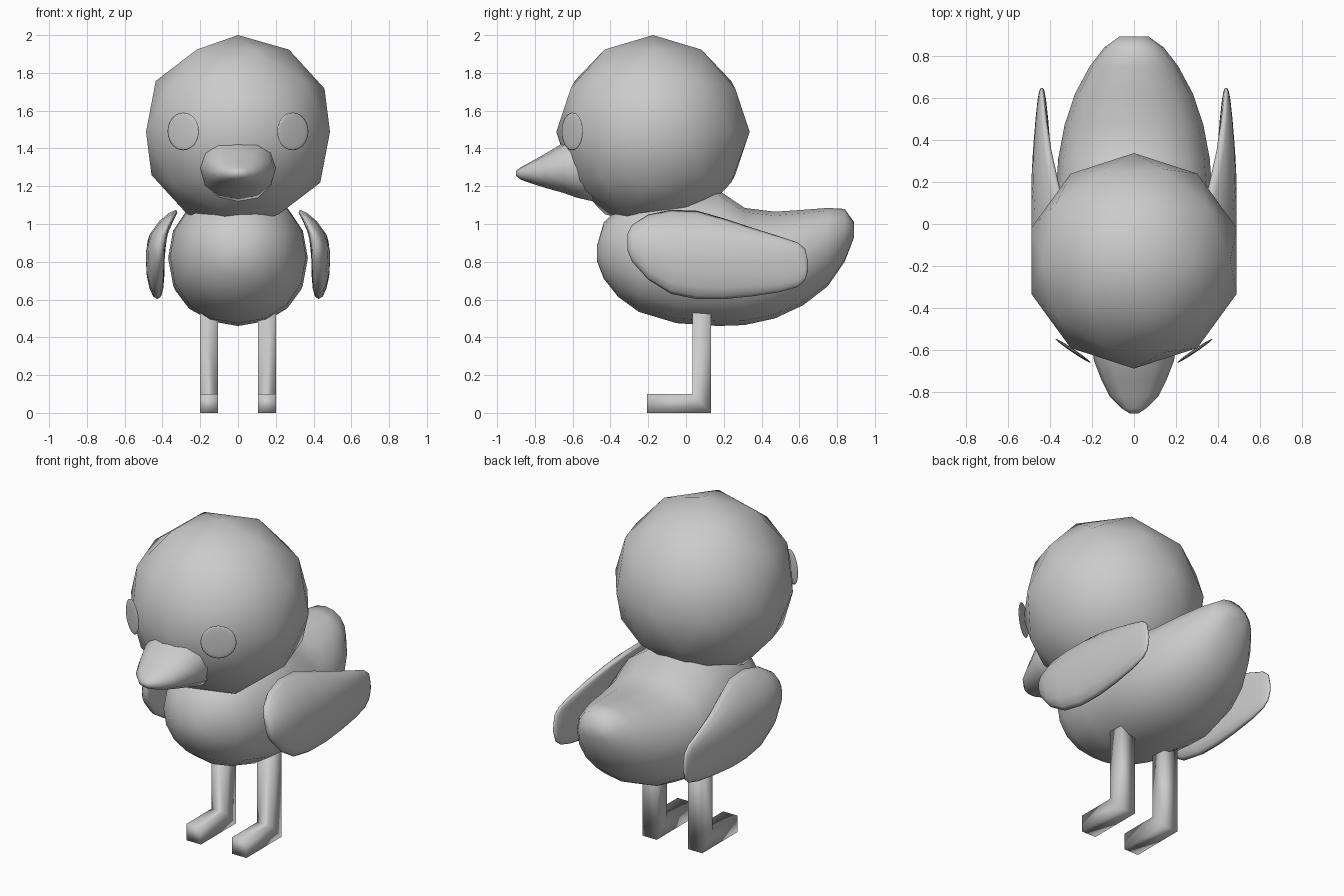
import bpy, bmesh, math
from mathutils import Matrix, Vector

if "Cube" in bpy.data.objects:
    bpy.data.objects.remove(bpy.data.objects["Cube"])

grey = bpy.data.materials.new("plain grey")
grey.diffuse_color = (0.6, 0.6, 0.6, 1)
grey.use_nodes = True
grey.node_tree.nodes["Principled BSDF"].inputs["Base Color"].default_value = grey.diffuse_color


def finish(bm, name):
    """Turn a bmesh into a smooth shaded grey object."""
    bmesh.ops.recalc_face_normals(bm, faces=bm.faces)
    for f in bm.faces:
        f.smooth = True
    me = bpy.data.meshes.new(name)
    bm.to_mesh(me)
    bm.free()
    me.materials.append(grey)
    ob = bpy.data.objects.new(name, me)
    bpy.context.collection.objects.link(ob)
    return ob


def loft(name, rings):
    """Skin a list of equal-length point rings and cap both ends."""
    bm = bmesh.new()
    rows = [[bm.verts.new(p) for p in r] for r in rings]
    n = len(rows[0])
    for a, b in zip(rows, rows[1:]):
        for i in range(n):
            j = (i + 1) % n
            bm.faces.new((a[i], a[j], b[j], b[i]))
    for r in (rows[0], rows[-1]):
        bm.faces.new(r)
    return finish(bm, name)


def oval(y, zb, zt, hw, n=16, power=1.0):
    """Upright oval section at y between heights zb and zt."""
    zc, hz = (zb + zt) / 2, (zt - zb) / 2
    pts = []
    for i in range(n):
        a = 2 * math.pi * i / n
        c, s = math.cos(a), math.sin(a)
        pts.append((hw * math.copysign(abs(c) ** power, c), y,
                    zc + hz * math.copysign(abs(s) ** power, s)))
    return pts


# Head: coarse ball
bm = bmesh.new()
bmesh.ops.create_icosphere(bm, subdivisions=2, radius=0.512,
                           matrix=Matrix.Translation((0, -0.175, 1.488)))
finish(bm, "head")

# Body: plump chest, saddle back and raised tail
body = [(-0.47, 0.80, 0.89, 0.06), (-0.435, 0.71, 1.01, 0.16),
        (-0.36, 0.615, 1.08, 0.25), (-0.25, 0.535, 1.14, 0.315),
        (-0.05, 0.475, 1.18, 0.36), (0.17, 0.46, 1.18, 0.37),
        (0.31, 0.465, 1.085, 0.36), (0.47, 0.50, 1.065, 0.33),
        (0.62, 0.57, 1.075, 0.28), (0.75, 0.67, 1.085, 0.21),
        (0.84, 0.80, 1.08, 0.14), (0.89, 0.93, 1.01, 0.07)]
loft("body", [oval(*r, power=0.95) for r in body])

# Beak: rounded cone
beak = [(-0.45, 1.11, 1.46, 0.20), (-0.58, 1.14, 1.455, 0.20),
        (-0.65, 1.165, 1.43, 0.19), (-0.74, 1.19, 1.375, 0.155),
        (-0.82, 1.215, 1.33, 0.115), (-0.875, 1.235, 1.30, 0.06),
        (-0.90, 1.255, 1.28, 0.02)]
loft("beak", [oval(*r, n=12, power=0.9) for r in beak])

# Wings: y, bottom, top, half thickness
wing = [(-0.31, 0.86, 0.95, 0.015), (-0.285, 0.80, 0.995, 0.03),
        (-0.20, 0.705, 1.05, 0.045), (-0.08, 0.63, 1.075, 0.05),
        (0.06, 0.602, 1.07, 0.05), (0.20, 0.602, 1.03, 0.05),
        (0.35, 0.617, 0.98, 0.042), (0.50, 0.64, 0.933, 0.03),
        (0.59, 0.667, 0.903, 0.02), (0.63, 0.70, 0.87, 0.013),
        (0.647, 0.755, 0.80, 0.005)]


def wing_ring(y, zb, zt, t, side):
    ring = []
    for x, yy, z in oval(y, zb, zt, t, 16, 0.9):
        bend = 2.4 * max(0, z - 0.86) ** 2 + 0.3 * max(0, 0.8 - z) ** 2
        front = 0.5 * max(0, -0.1 - y) ** 2
        ring.append((side * (0.438 + x - bend - front), yy, z))
    return ring


for side, label in ((1, "left"), (-1, "right")):
    loft(label + "_wing", [wing_ring(*r, side) for r in wing])

    # Eye: thin round disc touching the head
    out = Vector((side * 0.56, -0.83, 0)).normalized()
    rot = out.to_track_quat('Z', 'Y').to_matrix().to_4x4()
    bm = bmesh.new()
    bmesh.ops.create_uvsphere(
        bm, u_segments=24, v_segments=10, radius=1,
        matrix=Matrix.Translation((side * 0.29, -0.602, 1.49)) @ rot
        @ Matrix.Diagonal((0.1, 0.1, 0.008, 1)))
    finish(bm, label + "_eye")

    # Leg and foot: square bar bent forward with a mitred heel
    x0, x1 = side * 0.105, side * 0.202
    bar = [((0.132, 0.55), (0.035, 0.55)), ((0.132, 0), (0.035, 0.1)),
           ((-0.207, 0), (-0.207, 0.1))]
    loft(label + "_leg", [[(x0, *a), (x1, *a), (x1, *b), (x0, *b)]
                          for a, b in bar])
